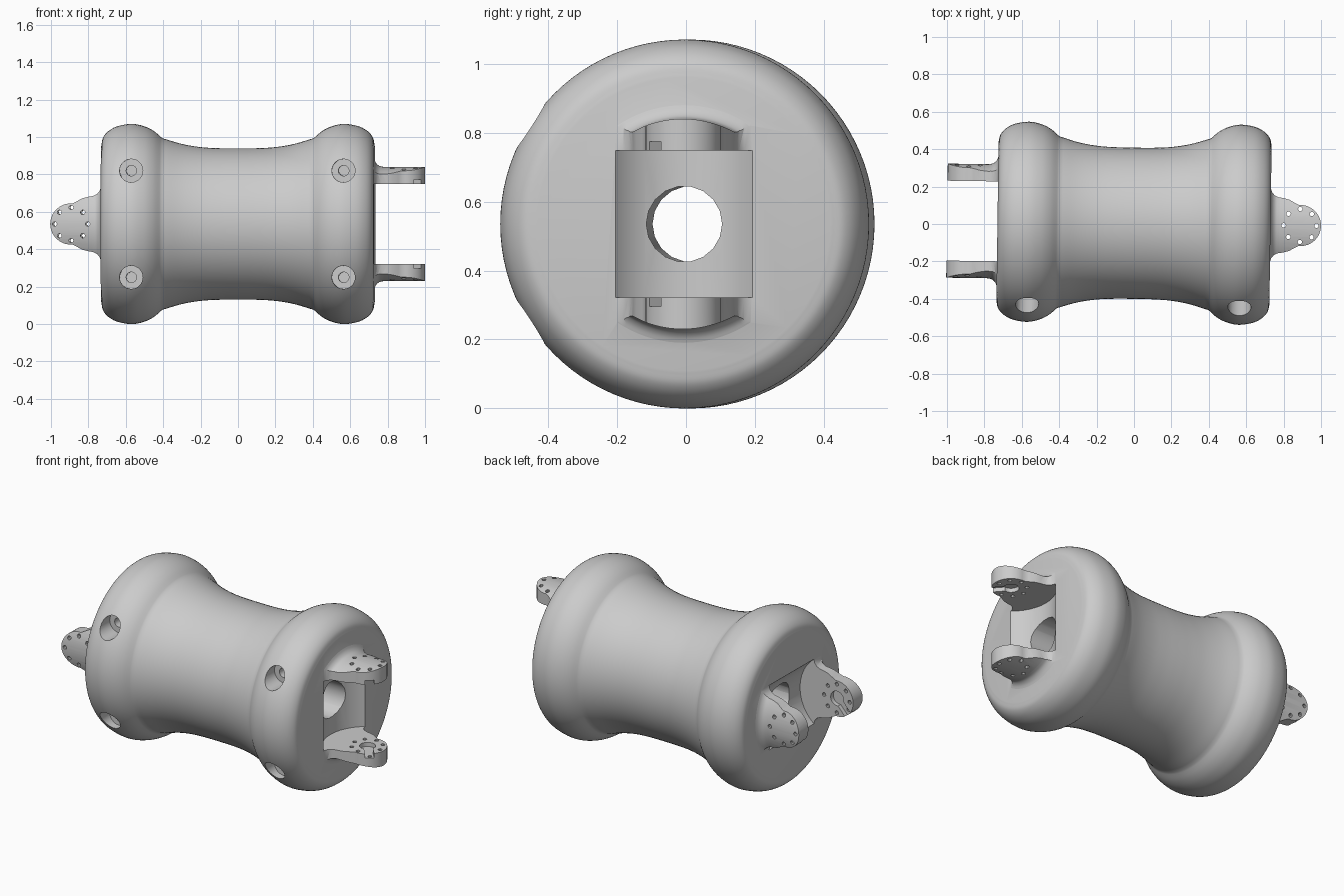
import bpy, bmesh
from math import pi, sin, cos, radians
from mathutils import Matrix, Vector

if "Cube" in bpy.data.objects:
    bpy.data.objects.remove(bpy.data.objects["Cube"])

grey = bpy.data.materials.new("light_grey")
grey.use_nodes = True
tone = (0.6, 0.6, 0.6, 1)
grey.diffuse_color = tone
grey.node_tree.nodes["Principled BSDF"].inputs["Base Color"].default_value = tone


def make(name, bm, matrix=Matrix()):
    bmesh.ops.recalc_face_normals(bm, faces=bm.faces)
    bm.transform(matrix)
    mesh = bpy.data.meshes.new(name)
    bm.to_mesh(mesh)
    bm.free()
    mesh.materials.append(grey)
    ob = bpy.data.objects.new(name, mesh)
    bpy.context.collection.objects.link(ob)
    return ob


def lathe(name, profile, matrix=Matrix(), steps=96):
    """Closed solid turned about x from (x, radius) points."""
    bm = bmesh.new()
    rings = [[bm.verts.new((x, r * cos(2 * pi * i / steps), r * sin(2 * pi * i / steps)))
              for i in range(steps)] for x, r in profile]
    for a, b in zip(rings, rings[1:]):
        for i in range(steps):
            j = (i + 1) % steps
            bm.faces.new((a[i], a[j], b[j], b[i]))
    bm.faces.new(rings[0])
    bm.faces.new(rings[-1])
    return make(name, bm, matrix)


def prism(name, outline, half, matrix=Matrix()):
    """Outline in x, y extruded symmetrically along z."""
    bm = bmesh.new()
    face = bm.faces.new([bm.verts.new((x, y, -half)) for x, y in outline])
    new = bmesh.ops.extrude_face_region(bm, geom=[face])["geom"]
    bmesh.ops.translate(bm, vec=(0, 0, 2 * half),
                        verts=[v for v in new if isinstance(v, bmesh.types.BMVert)])
    return make(name, bm, matrix)


def circle(x, y, r, n):
    return [(x + r * cos(2 * pi * i / n), y + r * sin(2 * pi * i / n)) for i in range(n)]


def combine(target, other, operation):
    mod = target.modifiers.new("combine", "BOOLEAN")
    mod.operation, mod.solver, mod.object = operation, "EXACT", other
    bpy.context.view_layer.update()
    graph = bpy.context.evaluated_depsgraph_get()
    mesh = bpy.data.meshes.new_from_object(target.evaluated_get(graph))
    target.modifiers.clear()
    target.data = mesh
    bpy.data.objects.remove(other)


def smooth_path(points, n=5):
    """Catmull-Rom curve through the points."""
    pts = [Vector(p) for p in points]
    pts = [2 * pts[0] - pts[1]] + pts + [2 * pts[-1] - pts[-2]]
    out = []
    for p, a, b, q in zip(pts, pts[1:], pts[2:], pts[3:]):
        for k in range(n):
            t = k / n
            out.append(0.5 * (2 * a + (b - p) * t + (2 * p - 5 * a + 4 * b - q) * t * t
                              + (3 * a - p - 3 * b + q) * t ** 3))
    return out + [pts[-2]]


# Spool shaped body: rounded end bulge, then concave waist, mirrored
bulge = smooth_path([(-.73, .425), (-.72, .465), (-.69, .499), (-.64, .524), (-.565, .535),
                     (-.5, .522), (-.45, .497), (-.405, .459)])
waist = smooth_path([(-.405, .459), (-.3, .428), (-.2, .411), (-.1, .405), (0, .404)])
half = bulge + waist[1:]
body = lathe("link_body", half + [Vector((-p.x, p.y)) for p in reversed(half[:-1])])

# Hinge frames: right end as is, left end turned half round and rolled a quarter
HINGE = 0.89
ends = [Matrix(), Matrix.Rotation(-pi / 2, 4, "X") @ Matrix.Rotation(pi, 4, "Z")]

# Side outline of a hinge lug and its filleted root
side = [(.62, .2), (.728, .2), (.737, .175), (.75, .16), (.77, .15), (.80, .145),
        (.83, .137), (.86, .12)]
tip = [(HINGE + .11 * cos(a), .11 * sin(a)) for a in [radians(95 - 190 * i / 20) for i in range(21)]]
outline = side + tip + [(x, -y) for x, y in reversed(side)]
root = smooth_path([(.728, .35), (.738, .327), (.755, .311), (.78, .305)], 4)

for m in ends:
    lug = lathe("hinge_lugs", [(.62, .35)] + root + [(1.02, .305)], m)
    combine(lug, prism("lug_outline", outline, .5, m), "INTERSECT")
    combine(body, lug, "UNION")

for m in ends:
    # Rounded pocket between the lugs
    combine(body, prism("pocket", circle(HINGE, 0, .256, 40), .2135, m), "DIFFERENCE")
    # Recess for the drive disc with its slanted arm
    combine(body, prism("disc_recess", circle(HINGE, 0, .045, 24), .239, m), "DIFFERENCE")
    arm = Matrix.Translation((HINGE, 0, 0)) @ Matrix.Rotation(radians(-48), 4, "Z")
    combine(body, prism("arm_recess", [(0, -.025), (.2, -.025), (.2, .025), (0, .025)],
                        .239, m @ arm), "DIFFERENCE")
    # Ring of small holes
    for x, y in circle(HINGE - .002, 0, .088, 8):
        combine(body, prism("small_hole", circle(x, y, .012, 10), .5, m), "DIFFERENCE")

# Cable bore along the whole body
combine(body, lathe("bore", [(-.9, .11), (.9, .11)], steps=18), "DIFFERENCE")

# Counterbored screw holes on the front
for x in (-.565, .57):
    for z in (-.285, .285):
        for r, depth in ((.062, .36), (.028, .2)):
            place = Matrix.Translation((x, -depth - .2, z)) @ Matrix.Rotation(pi / 2, 4, "X")
            combine(body, prism("screw_hole", circle(0, 0, r, 28), .2, place), "DIFFERENCE")

# Final placement, with the slight turn of the axis
body.data.transform(Matrix.Translation((0, .004, .535)) @ Matrix.Rotation(radians(-.8), 4, "Z"))
bpy.ops.object.select_all(action="DESELECT")
body.select_set(True)
bpy.context.view_layer.objects.active = body
bpy.ops.object.shade_smooth_by_angle(angle=radians(30))
